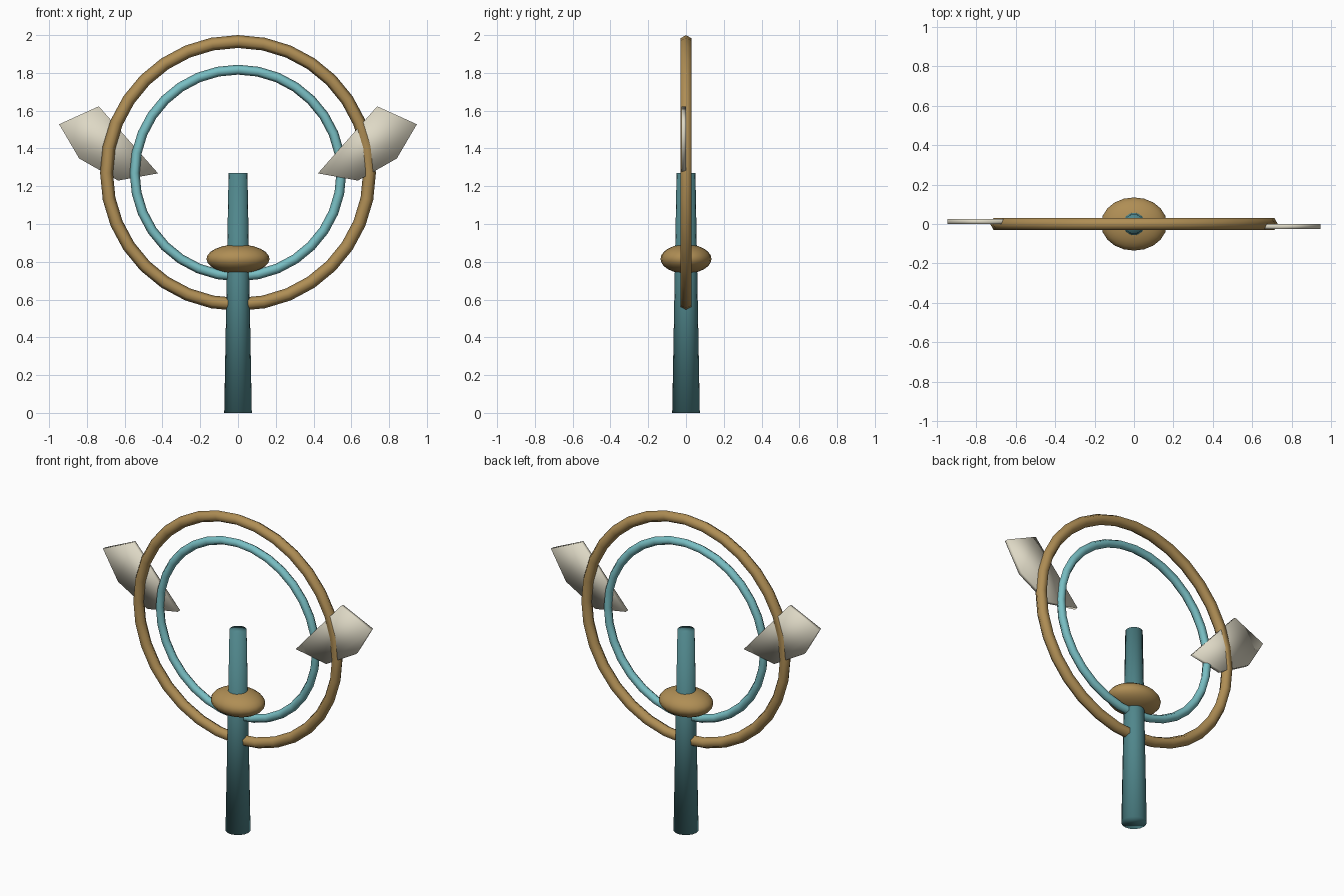
import bpy, bmesh, math
from mathutils import Matrix

if "Cube" in bpy.data.objects:
    bpy.data.objects.remove(bpy.data.objects["Cube"], do_unlink=True)


def material(name, rgb):
    m = bpy.data.materials.new(name)
    m.use_nodes = True
    m.diffuse_color = (*rgb, 1)
    m.node_tree.nodes["Principled BSDF"].inputs["Base Color"].default_value = (*rgb, 1)
    return m


brass = material("brass", (0.43, 0.27, 0.09))
dark_teal = material("dark teal", (0.08, 0.24, 0.26))
light_teal = material("light teal", (0.19, 0.52, 0.55))
ivory = material("ivory", (0.73, 0.69, 0.56))


def finish(obj, name, mat):
    obj.name = obj.data.name = name
    obj.data.materials.append(mat)
    for p in obj.data.polygons:
        p.use_smooth = True
    return obj


def ring(name, major, minor, mat):
    bpy.ops.mesh.primitive_torus_add(
        major_radius=major, minor_radius=minor, major_segments=32, minor_segments=6,
        location=(0, 0, HUB), rotation=(math.pi / 2, 0, 0))
    return finish(bpy.context.object, name, mat)


def wing(name, turn):
    # Thin plate standing just off the ring plane, turned about the handle axis
    outline = [(0.423, 1.268), (0.635, 1.23), (0.841, 1.347), (0.947, 1.528), (0.737, 1.623)]
    bm = bmesh.new()
    face = bm.faces.new([bm.verts.new((x, 0, z)) for x, z in outline])
    side = bmesh.ops.extrude_face_region(bm, geom=[face])
    bmesh.ops.translate(bm, vec=(0, -0.025, 0),
                        verts=[g for g in side["geom"] if isinstance(g, bmesh.types.BMVert)])
    bmesh.ops.recalc_face_normals(bm, faces=bm.faces)
    bm.transform(Matrix.Rotation(turn, 4, "Z"))
    mesh = bpy.data.meshes.new(name)
    bm.to_mesh(mesh)
    bm.free()
    obj = bpy.data.objects.new(name, mesh)
    bpy.context.collection.objects.link(obj)
    return finish(obj, name, ivory)


HUB = 1.27

# Tapered handle
bpy.ops.mesh.primitive_cone_add(vertices=16, radius1=0.073, radius2=0.05, depth=HUB,
                                location=(0, 0, HUB / 2))
finish(bpy.context.object, "handle", dark_teal)

# Flattened collar around the handle
bpy.ops.mesh.primitive_uv_sphere_add(segments=20, ring_count=12, radius=1, location=(0, 0, 0.815))
bpy.context.object.scale = (0.167, 0.135, 0.077)
finish(bpy.context.object, "collar", brass)

# Two concentric rings
ring("outer_ring", 0.696, 0.034, brass)
ring("inner_ring", 0.547, 0.026, light_teal)

# Side wings
wing("left_wing", 0)
wing("right_wing", math.pi)
